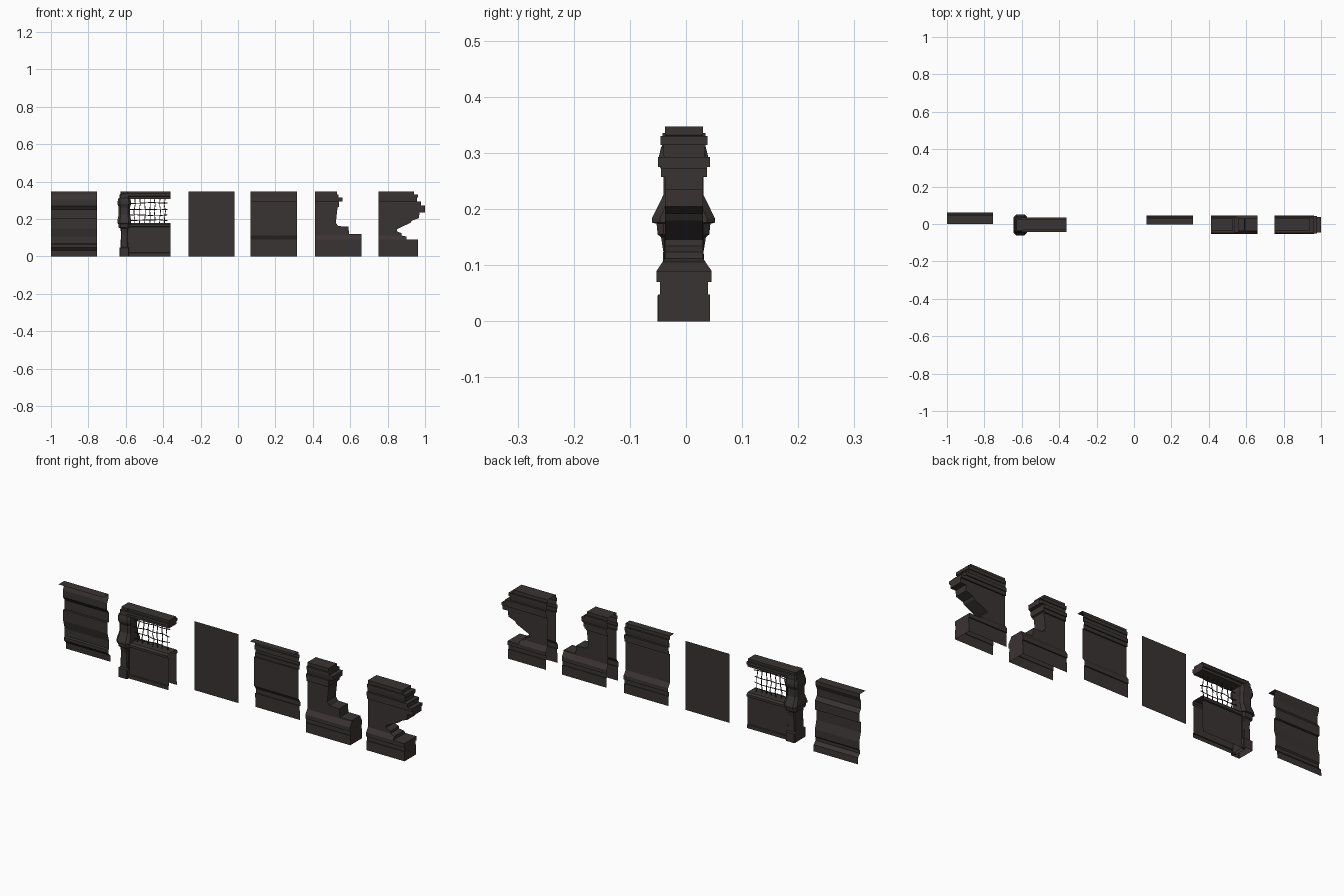
import bpy, bmesh, math, random
from mathutils import Vector

if "Cube" in bpy.data.objects:
    bpy.data.objects.remove(bpy.data.objects["Cube"])

random.seed(4)
CY = -0.0035          # centre line of the walls
stone = bpy.data.materials.new("dark_stone")
stone.diffuse_color = (0.042, 0.034, 0.033, 1)
stone.use_nodes = True
stone.node_tree.nodes["Principled BSDF"].inputs["Base Color"].default_value = stone.diffuse_color


def finish(name, bm):
    me = bpy.data.meshes.new(name)
    bmesh.ops.remove_doubles(bm, verts=bm.verts, dist=1e-5)
    bm.to_mesh(me)
    bm.free()
    ob = bpy.data.objects.new(name, me)
    bpy.context.collection.objects.link(ob)
    me.materials.append(stone)
    return ob


def loft(name, rings, closed=True, caps=(False, False)):
    """Skin a stack of equal-length rings; caps = (first, last)."""
    bm = bmesh.new()
    rows = [[bm.verts.new(p) for p in r] for r in rings]
    n = len(rows[0])
    for a, b in zip(rows, rows[1:]):
        for i in range(n if closed else n - 1):
            j = (i + 1) % n
            bm.faces.new((a[i], b[i], b[j], a[j]))
    for on, row in zip(caps, (rows[0], rows[-1])):
        if on:
            bm.faces.new(row)
    return finish(name, bm)


def sheet(name, x0, x1, profile):
    """Back-half moulding sheet, profile given as (y, z)."""
    return loft(name, [[(x1, y, z), (x0, y, z)] for y, z in profile], False)


# Wall moulding: (half depth, z), top to bottom
WALL = [(.034, .347), (.034, .330), (.042, .330), (.042, .314), (.038, .314),
        (.036, .293), (.046, .293), (.046, .275), (.041, .275), (.041, .257),
        (.034, .257), (.034, .112), (.049, .090), (.049, .070), (.043, .070),
        (.043, .048), (.046, .048), (.046, 0)]


def lerp_at(table, z, above):
    """Value at height z in a descending (value, z) table; steps pick a side."""
    hits = [v for v, tz in table if abs(tz - z) < 1e-6]
    if hits:
        return hits[0] if above else hits[-1]
    for (v0, z0), (v1, z1) in zip(table, table[1:]):
        if z1 < z < z0:
            return v0 + (v1 - v0) * (z0 - z) / (z0 - z1)


def broken_wall(name, x0, edge):
    """Two-sided moulded wall, open at the left and below, with a ragged right end."""
    rings = []
    for z in sorted({z for _, z in WALL} | {z for _, z in edge}, reverse=True):
        for above in (True, False):
            h, x = lerp_at(WALL, z, above), lerp_at(edge, z, above)
            rings.append([(x0, CY - h, z), (x, CY - h, z), (x, CY + h, z), (x0, CY + h, z)])
    unique = [r for i, r in enumerate(rings) if i == 0 or r != rings[i - 1]]
    return loft(name, unique, False, (True, False))


# Tall battered wall sheet
sheet("ribbed_wall", -1, -.753,
      [(0, .347), (.046, .347), (.046, .330), (.035, .305), (.035, .270), (.050, .250),
       (.050, .205), (.038, .205), (.038, .150), (.050, .107), (.050, .070),
       (.045, .064), (.045, .048), (.060, .032), (.062, 0)])

# Plain wall sheet
sheet("plain_wall", -.265, -.02, [(.031, .347), (.031, 0)])

# Moulded wall sheet
sheet("moulded_wall", .068, .315, [(CY, .347)] + [(CY + h, z) for h, z in WALL])

# Broken wall ends: edge as (x, z)
broken_wall("stepped_broken_wall", .412,
            [(.530, .347), (.530, .330), (.538, .330), (.538, .316), (.558, .316),
             (.558, .293), (.540, .293), (.540, .265), (.532, .262), (.523, .180),
             (.535, .162), (.590, .160), (.594, .119), (.660, .119), (.660, 0)])
broken_wall("ragged_broken_wall", .750,
            [(.942, .347), (.942, .332), (.962, .330), (.962, .314), (.958, .314),
             (.958, .293), (.978, .293), (.978, .272), (1.0, .272), (1.0, .234),
             (.970, .234), (.968, .205), (.930, .192), (.922, .180), (.850, .146),
             (.850, .134), (.875, .124), (.875, .112), (.900, .106), (.900, .090),
             (.962, .090), (.962, 0)])


def fence_run(name, levels):
    """Two-sided strip from the post to the open right end: (half depth, z)."""
    return loft(name, [[(-.362, CY + h, z), (-.6, CY + h, z), (-.6, CY - h, z),
                        (-.362, CY - h, z)] for h, z in levels], False, (True, False))


# Fence low wall with coping, and the top beam
fence_run("fence_low_wall", [(.030, .180), (.038, .172), (.038, .160), (.030, .158),
                             (.030, .020), (.034, .018), (.034, 0)])
beam = [(.028, .347), (.028, .336), (.038, .336), (.038, .322), (.030, .320), (.030, .308)]
loft("fence_top_beam", [[(-.362, CY + h, z), (-.6, CY + h, z), (-.6, CY - h, z),
                         (-.362, CY - h, z)] for h, z in beam], True, (True, True))

# Raised border strip beside the post on both faces
for side, s in (("front", -1), ("back", 1)):
    y0, y1 = CY + s * .030, CY + s * .035
    loft("fence_side_strip_" + side,
         [[(x, y, z) for x, y in ((-.6, y0), (-.582, y0), (-.582, y1), (-.6, y1))]
          for z in (0, .16)], True, (True, True))

# Fence post: (z, half width, half depth, corner cut)
POST = [(.347, .020, .030, .004), (.336, .020, .030, .004), (.334, .024, .036, .006),
        (.312, .026, .038, .006), (.310, .032, .040, .010), (.293, .036, .044, .012),
        (.280, .036, .044, .012), (.262, .030, .036, .010), (.225, .030, .036, .010),
        (.196, .036, .050, .014), (.184, .036, .056, .014), (.176, .036, .056, .014),
        (.174, .032, .048, .012), (.155, .030, .046, .010), (.150, .020, .040, .005),
        (.125, .018, .036, .004), (.050, .020, .038, .004), (.046, .025, .046, .003),
        (0, .025, .046, .003)]
PX = -.608


def octagon(z, a, b, c):
    quarter = [(a, b - c), (a - c, b)]
    pts = quarter + [(-x, y) for x, y in reversed(quarter)]
    pts += [(-x, -y) for x, y in pts]
    return [(PX + x, CY - .001 + y, z) for x, y in pts]


loft("fence_post", [octagon(*p) for p in POST], True, (True, False))


# Bent grille bars
def bar(name, points, r=.0022):
    cu = bpy.data.curves.new(name, 'CURVE')
    cu.dimensions = '3D'
    cu.bevel_depth = r
    cu.bevel_resolution = 0
    sp = cu.splines.new('POLY')
    sp.points.add(len(points) - 1)
    for p, co in zip(sp.points, points):
        p.co = (*co, 1)
    ob = bpy.data.objects.new(name, cu)
    bpy.context.collection.objects.link(ob)
    cu.materials.append(stone)


def jit(a):
    return random.uniform(-a, a)


for i in range(7):
    x = -.553 + i * .027
    bar(f"grille_upright_{i}", [(x + jit(.004), CY + jit(.006), .172 + k * .035) for k in range(5)])
for i, z in enumerate((.193, .220, .253, .286)):
    bar(f"grille_crossbar_{i}", [(-.59 + k * .0425, CY + jit(.006), z + jit(.003)) for k in range(6)])
